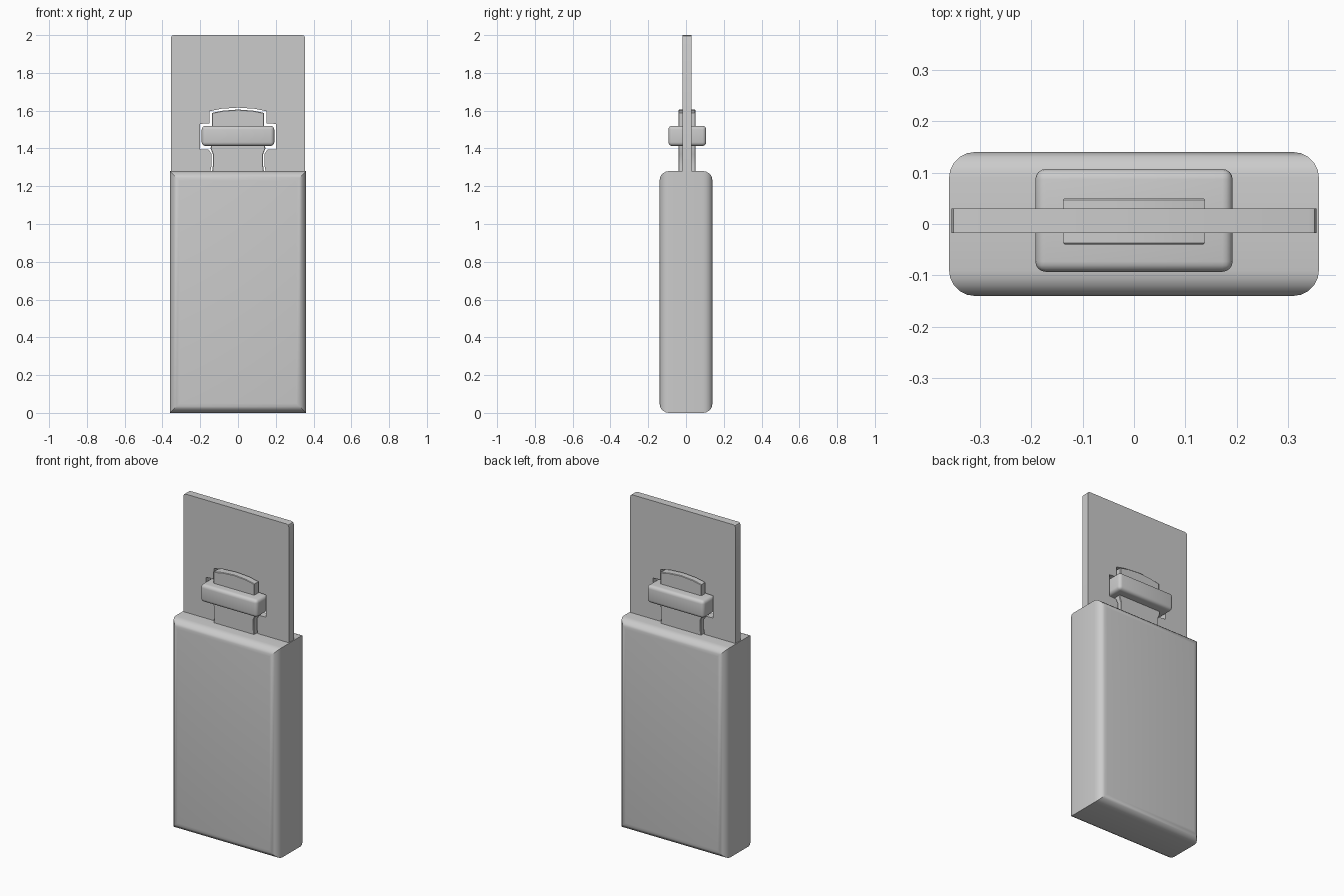
import bpy, bmesh, math

if "Cube" in bpy.data.objects:
    bpy.data.objects.remove(bpy.data.objects["Cube"])


def finish(name, bm):
    bmesh.ops.recalc_face_normals(bm, faces=bm.faces)
    mesh = bpy.data.meshes.new(name)
    bm.to_mesh(mesh)
    bm.free()
    obj = bpy.data.objects.new(name, mesh)
    bpy.context.collection.objects.link(obj)
    bpy.ops.object.select_all(action='DESELECT')
    obj.select_set(True)
    bpy.context.view_layer.objects.active = obj
    bpy.ops.object.shade_smooth_by_angle(angle=math.radians(35))
    return obj


def slab(name, half, y0, y1, bevel=0, segments=3, rim_only=True):
    """Extrude a right-half outline (mirrored in x) from y0 to y1."""
    outline = half + [(-x, z) for x, z in reversed(half) if x > 0]
    bm = bmesh.new()
    face = bm.faces.new([bm.verts.new((x, y0, z)) for x, z in outline])
    new = bmesh.ops.extrude_face_region(bm, geom=[face])['geom']
    bmesh.ops.translate(bm, vec=(0, y1 - y0, 0),
                        verts=[v for v in new if isinstance(v, bmesh.types.BMVert)])
    if bevel:
        edges = [e for e in bm.edges if not rim_only
                 or abs(e.verts[0].co.y - e.verts[1].co.y) < 1e-5]
        bmesh.ops.bevel(bm, geom=edges, offset=bevel, segments=segments,
                        profile=0.5, affect='EDGES')
    return finish(name, bm)


# Main case: only the front and back rims are rounded
slab("case", [(0.36, 0), (0.36, 1.28)], -0.14, 0.14, bevel=0.05, segments=5)

# Tall plate with a notch that surrounds the clasp
notch = [(0.148, 1.27), (0.14, 1.31), (0.14, 1.37), (0.155, 1.393), (0.202, 1.395),
         (0.202, 1.53), (0.15, 1.533), (0.15, 1.597), (0.09, 1.61), (0.0, 1.616)]
plate = [(0.0, 2.0), (0.34, 2.0), (0.351, 1.996), (0.355, 1.985), (0.355, 1.27)] + notch
outline = plate + [(-x, z) for x, z in reversed(plate) if x > 0]
slab_bm = bmesh.new()
front = slab_bm.faces.new([slab_bm.verts.new((x, -0.018, z)) for x, z in outline])
moved = bmesh.ops.extrude_face_region(slab_bm, geom=[front])['geom']
bmesh.ops.translate(slab_bm, vec=(0, 0.048, 0),
                    verts=[v for v in moved if isinstance(v, bmesh.types.BMVert)])
finish("plate", slab_bm)

# Clasp tongue with a gently arched top
slab("clasp_tongue",
     [(0.138, 1.27), (0.133, 1.31), (0.133, 1.37), (0.145, 1.40), (0.138, 1.45),
      (0.138, 1.588), (0.08, 1.6), (0.0, 1.606)],
     -0.04, 0.05, bevel=0.003, segments=1)

# Clasp cross bar
slab("clasp_bar", [(0.192, 1.413), (0.192, 1.52)], -0.093, 0.107,
     bevel=0.02, segments=4, rim_only=False)
